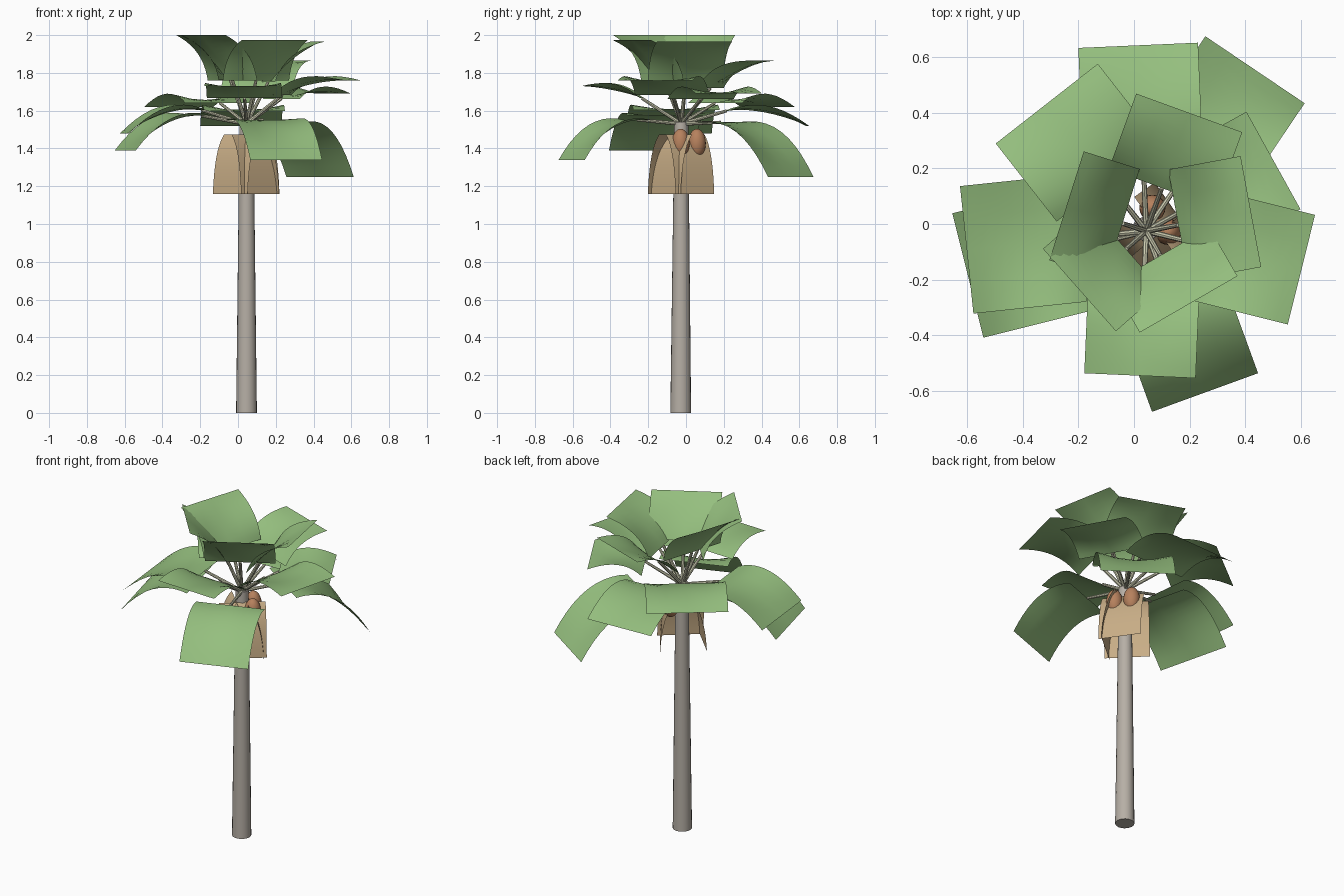
import bpy
from math import radians, sin, cos, hypot, pi
from mathutils import Vector

if "Cube" in bpy.data.objects:
    bpy.data.objects.remove(bpy.data.objects["Cube"])

CX, CY = 0.044, -0.025      # trunk axis
HUB_Z = 1.53                # where the stems meet


def material(name, rgb):
    m = bpy.data.materials.new(name)
    m.diffuse_color = (*rgb, 1)
    m.use_nodes = True
    m.node_tree.nodes["Principled BSDF"].inputs["Base Color"].default_value = m.diffuse_color
    return m


GREEN = material("leaf green", (0.30, 0.52, 0.21))
STEM = material("stem", (0.62, 0.62, 0.45))
TAN = material("dry leaf", (0.58, 0.42, 0.24))
BROWN = material("nut brown", (0.47, 0.22, 0.11))
BARK = material("bark", (0.47, 0.43, 0.38))


def finish(ob, name, mat):
    ob.name = name
    ob.data.materials.append(mat)
    bpy.context.view_layer.objects.active = ob
    ob.select_set(True)
    bpy.ops.object.shade_smooth_by_angle(angle=radians(40))
    ob.select_set(False)
    return ob


def place(az, r, side, z):
    """Point at radius r along the azimuth, shifted sideways."""
    a = radians(az)
    return Vector((CX + r * cos(a) - side * sin(a), CY + r * sin(a) + side * cos(a), z))


def card(name, az, p0, p1, p2, width, mat, curl=0.0, steps=10, cols=4):
    """Strip bent along a quadratic curve in (radius, z); it is troughed midway."""
    verts, faces = [], []
    p0, p1, p2 = Vector(p0), Vector(p1), Vector(p2)
    for i in range(steps + 1):
        t = i / steps
        p = (1 - t) ** 2 * p0 + 2 * t * (1 - t) * p1 + t * t * p2
        d = ((1 - t) * (p1 - p0) + t * (p2 - p1)).normalized()
        for j in range(cols + 1):
            s = 2 * j / cols - 1
            lift = curl * sin(pi * t) * (s * s - 0.45)
            verts.append(place(az, p.x - d.y * lift, s * width / 2, p.y + d.x * lift))
            if i and j:
                k = i * (cols + 1) + j
                faces.append((k - cols - 2, k - 1, k, k - cols - 1))
    me = bpy.data.meshes.new(name)
    me.from_pydata(verts, [], faces)
    ob = bpy.data.objects.new(name, me)
    bpy.context.collection.objects.link(ob)
    return finish(ob, name, mat)


def rod(name, a, b, r1, r2, sides, mat):
    d = b - a
    bpy.ops.mesh.primitive_cone_add(vertices=sides, radius1=r1, radius2=r2, depth=d.length,
                                    location=(a + b) / 2,
                                    rotation=d.to_track_quat('Z', 'Y').to_euler())
    return finish(bpy.context.object, name, mat)


# Trunk
rod("trunk", Vector((0.045, -0.028, 0)), Vector((0.045, -0.025, 1.54)), 0.055, 0.037, 20, BARK)

# Green leaves: azimuth, tip radius, tip height, stem elevation, width
LEAVES = [
    (56, 0.698, 1.25, 2, 0.43), (-70, 0.617, 1.34, 5, 0.405),
    (194, 0.66, 1.39, 10, 0.46), (186, 0.648, 1.48, 17, 0.46),
    (92.5, 0.667, 1.52, 16, 0.43), (128, 0.58, 1.62, 26, 0.465),
    (29, 0.522, 1.69, 32, 0.40), (-92.5, 0.52, 1.73, 33, 0.40),
    (-14, 0.574, 1.76, 38, 0.405), (70, 0.451, 1.865, 49, 0.405),
    (10.5, 0.382, 1.965, 62, 0.405), (-60, 0.304, 1.975, 66, 0.405),
    (221.5, 0.32, 2.0, 67, 0.395), (162.5, 0.30, 2.0, 69, 0.41),
]
for i, (az, r1, z1, elev, width) in enumerate(LEAVES, 1):
    e = radians(elev)
    r0, z0 = 0.25 * cos(e), HUB_Z + 0.25 * sin(e)
    d = 0.46 * hypot(r1 - r0, z1 - z0)
    card(f"leaf_{i}", az, (r0, z0), (r0 + d * cos(e), z0 + d * sin(e)), (r1, z1),
         width, GREEN, curl=0.035)
    rod(f"stem_{i}", Vector((CX, CY, HUB_Z)), place(az, r0, 0, z0), 0.011, 0.008, 8, STEM)

# Dry leaves hanging against the trunk: azimuth, bottom radius, width
for i, (az, r, w) in enumerate(((-50, 0.115, 0.265), (35, 0.125, 0.25), (225, 0.12, 0.26)), 1):
    card(f"dry_leaf_{i}", az, (0.035, 1.475), (r - 0.012, 1.40), (r, 1.16), w, TAN)

# Nuts
for i, (x, y) in enumerate(((0.122, -0.028), (0.066, 0.058)), 1):
    bpy.ops.mesh.primitive_uv_sphere_add(segments=20, ring_count=12, radius=1,
                                         location=(x, y, 1.428))
    nut = bpy.context.object
    nut.scale = (0.047, 0.047, 0.076)
    finish(nut, f"nut_{i}", BROWN)
